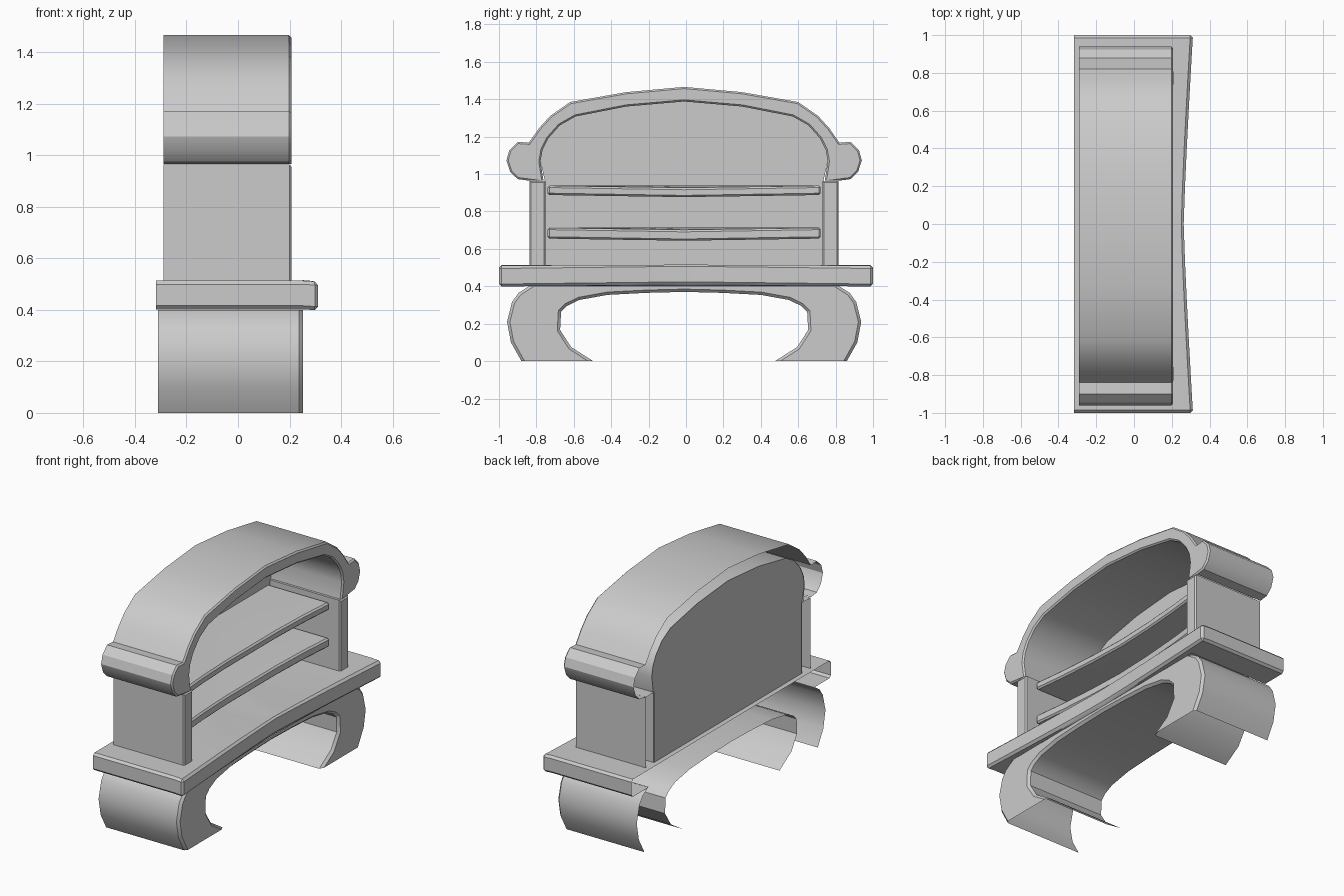
import bpy, bmesh

if "Cube" in bpy.data.objects:
    bpy.data.objects.remove(bpy.data.objects["Cube"])

OFF = -0.01  # parts above and below the slab sit slightly off centre


def finish(name, bm):
    me = bpy.data.meshes.new(name)
    bm.to_mesh(me)
    bm.free()
    ob = bpy.data.objects.new(name, me)
    bpy.context.collection.objects.link(ob)
    bpy.ops.object.select_all(action='DESELECT')
    ob.select_set(True)
    bpy.context.view_layer.objects.active = ob
    bpy.ops.object.shade_smooth_by_angle(angle=0.5)
    return ob


def mirrored(half):
    """Complete a half outline (left side, bottom to top) across y = 0."""
    return half + [(-y, z) for y, z in reversed(half) if abs(y) > 1e-6]


def shell(name, loop, x_back, x_front, skip=(), bevel=0.012):
    """Front face from a y/z outline, with side walls running back; open at the back."""
    bm = bmesh.new()
    front = [bm.verts.new((x_front, y + OFF, z)) for y, z in loop]
    back = [bm.verts.new((x_back, y + OFF, z)) for y, z in loop]
    face = bm.faces.new(front)
    n = len(loop)
    rim = []
    for i in range(n):
        j = (i + 1) % n
        if i not in skip:
            bm.faces.new((front[j], front[i], back[i], back[j]))
            rim.append(bm.edges.get((front[i], front[j])))
    face.normal_update()
    if face.normal.x < 0:
        bmesh.ops.reverse_faces(bm, faces=bm.faces[:])
    bmesh.ops.bevel(bm, geom=rim, offset=bevel, segments=1, affect='EDGES', clamp_overlap=True)
    loose = [v for v in bm.verts if not v.link_faces]
    bmesh.ops.delete(bm, geom=loose, context='VERTS')
    return finish(name, bm)


def board(name, ys, x_back, x_mid, front, z0, z1, rise, shift=0, hole=0, bevel=0.01):
    """Board with a curved front edge, open at the back, optional hole underneath."""
    bm = bmesh.new()
    cols = []
    for y in ys:
        x, dz = front(y), rise(y)
        sec = [(x_back, z0), (x_mid, z0), (x, z0 + dz), (x, z1 + dz), (x_mid, z1), (x_back, z1)]
        cols.append([bm.verts.new((px, y + shift, pz)) for px, pz in sec])
    for k, (a, b) in enumerate(zip(cols, cols[1:])):
        for i in range(5):
            if i == 0 and abs(ys[k] + ys[k + 1]) / 2 < hole:
                continue
            bm.faces.new((a[i], b[i], b[i + 1], a[i + 1]))
    bm.faces.new(cols[0])
    bm.faces.new(list(reversed(cols[-1])))
    bmesh.ops.recalc_face_normals(bm, faces=bm.faces[:])
    bm.normal_update()
    up = max(bm.faces, key=lambda f: f.calc_center_median().z)
    if up.normal.z < 0:
        bmesh.ops.reverse_faces(bm, faces=bm.faces[:])
    sharp = [bm.edges.get((a[i], b[i])) for a, b in zip(cols, cols[1:]) for i in (2, 3)]
    for c in (cols[0], cols[-1]):
        sharp += [bm.edges.get((c[i], c[i + 1])) for i in range(5)]
    bmesh.ops.bevel(bm, geom=sharp, offset=bevel, segments=1, affect='EDGES', clamp_overlap=True)
    return finish(name, bm)


# curved leg base with an arched opening
leg_outer = [(-.87, 0), (-.926, .10), (-.947, .21), (-.92, .316), (-.885, .365), (-.83, .40)]
leg_inner = [(-.486, 0), (-.604, .075), (-.663, .166), (-.658, .263), (-.626, .295),
             (-.56, .327), (-.41, .354), (-.2, .365), (0, .37)]
o, i = mirrored(leg_outer), mirrored(leg_inner)
loop = o + i[::-1]
shell("leg_base", loop, -.31, .252, {len(leg_outer) - 1, len(o) - 1, len(loop) - 1}, .015)

# main slab with a concave front
slab_ys = [-1, -.83, -.6, -.4, -.2, 0, .2, .4, .6, .83, 1]
board("slab", slab_ys, -.318, .25, lambda y: .263 + .049 * abs(y) ** 1.2, .402, .513,
      lambda y: .012 * (1 - abs(y)) - .004, hole=.83, bevel=.014)

# side posts
for side, s in (("left", -1), ("right", 1)):
    post = [(s * .826, .505), (s * .826, .963), (s * .74, .963), (s * .74, .505)]
    shell("post_" + side, post, -.29, .208, {3}, .008)

# crown: arch with a rounded scroll at each end
crown_outer = [(-.83, .965), (-.89, .973), (-.93, 1.012), (-.95, 1.073), (-.935, 1.127),
               (-.89, 1.172), (-.83, 1.168), (-.776, 1.245), (-.717, 1.31), (-.61, 1.385),
               (-.31, 1.438), (0, 1.466)]
crown_inner = [(-.752, .965), (-.768, 1.067), (-.757, 1.13), (-.727, 1.19), (-.665, 1.26),
               (-.58, 1.308), (-.31, 1.361), (0, 1.388)]
o, i = mirrored(crown_outer), mirrored(crown_inner)
loop = o + i[::-1]
shell("crown", loop, -.29, .207, {len(o) - 1, len(loop) - 1}, .012)

# back panel filling the opening
bm = bmesh.new()
outline = mirrored([(-.745, .51), (-.745, .965)] + crown_inner[1:])
f = bm.faces.new([bm.verts.new((-.286, y + OFF, z)) for y, z in outline])
f.normal_update()
if f.normal.x < 0:
    f.normal_flip()
finish("back_panel", bm)

# two shelves with a gently bowed front
shelf_ys = [-.73, -.5, -.25, 0, .25, .5, .73]
for name, z0, z1 in (("lower_shelf", .655, .713), ("upper_shelf", .888, .938)):
    board(name, shelf_ys, -.284, .0, lambda y: .10 + .075 * y * y, z0, z1,
          lambda y: -.012 * (1 - abs(y) / .73), shift=OFF)
